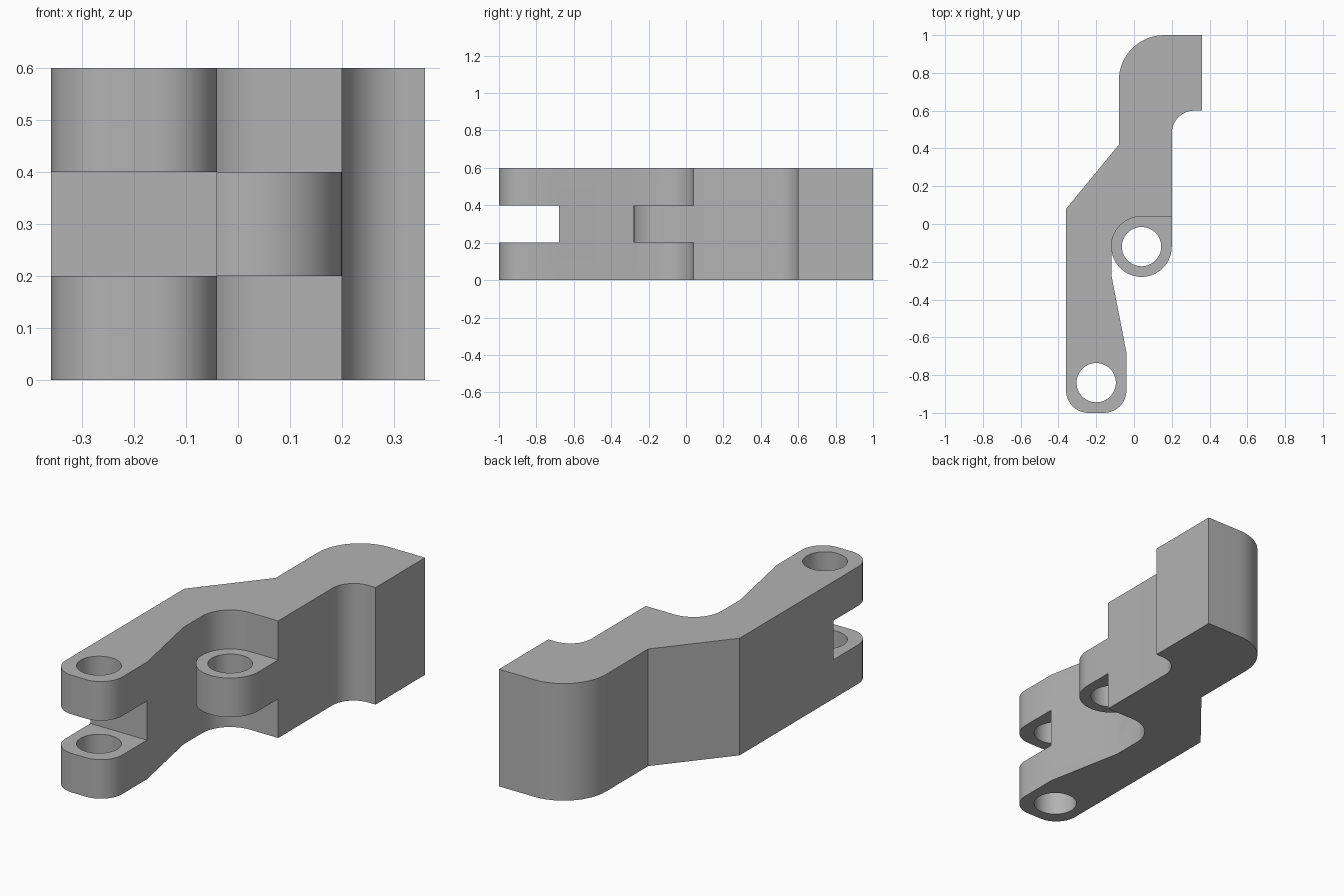
import bpy
import bmesh
from math import sin, cos, radians

if "Cube" in bpy.data.objects:
    bpy.data.objects.remove(bpy.data.objects["Cube"], do_unlink=True)

HEIGHT = 0.6
LUG = (0.04, -0.12)      # centre of the side lug
FORK = (-0.2, -0.84)     # centre of the fork holes
LUG_R, HOLE_R = 0.16, 0.104


def arc(centre, r, start, end, steps=16):
    """Points along an arc, angles in degrees."""
    angles = [radians(start + (end - start) * i / steps) for i in range(steps + 1)]
    return [(centre[0] + r * cos(a), centre[1] + r * sin(a)) for a in angles]


def prism(name, outline, z0, z1):
    """Extrude a closed outline between two heights."""
    bm = bmesh.new()
    face = bm.faces.new([bm.verts.new((x, y, z0)) for x, y in outline])
    grown = bmesh.ops.extrude_face_region(bm, geom=[face])["geom"]
    top = [v for v in grown if isinstance(v, bmesh.types.BMVert)]
    bmesh.ops.translate(bm, verts=top, vec=(0, 0, z1 - z0))
    bmesh.ops.recalc_face_normals(bm, faces=bm.faces)
    mesh = bpy.data.meshes.new(name)
    bm.to_mesh(mesh)
    bm.free()
    obj = bpy.data.objects.new(name, mesh)
    bpy.context.collection.objects.link(obj)
    return obj


def cut(target, cutter):
    """Subtract the cutter and remove it."""
    mod = target.modifiers.new("cut", "BOOLEAN")
    mod.operation, mod.solver, mod.object = "DIFFERENCE", "EXACT", cutter
    bpy.context.view_layer.objects.active = target
    bpy.ops.object.modifier_apply(modifier=mod.name)
    bpy.data.objects.remove(cutter, do_unlink=True)


# Full silhouette, counter-clockwise from the back corner
outline = [(0.36, 1.0)]
outline += arc((0.16, 0.76), 0.24, 90, 180)                   # rounded back end
outline += [(-0.08, 0.42), (-0.36, 0.08)]                     # sloped shoulder
outline += arc((-0.24, -0.88), 0.12, 180, 270)                # fork tip
outline += arc((-0.16, -0.88), 0.12, 270, 360)
outline += [(-0.04, -0.68), (-0.12, -0.27)]                   # tapered arm
outline += arc(LUG, LUG_R, 180, 360, 32)                      # round lug
outline += arc((0.32, 0.48), 0.12, 180, 90)                   # inner fillet
outline += [(0.36, 0.6)]
body = prism("lever_body", outline, 0, HEIGHT)

# Open the fork at the front end
cut(body, prism("fork_slot", [(-0.5, -1.1), (0.1, -1.1), (0.1, -0.68), (-0.5, -0.68)], 0.2, 0.4))

# Clear the space above and below the lug
notch = [(0.3, 0.04)] + arc(LUG, LUG_R, 90, 180) + [(-0.12, -0.27), (0.0, -0.4), (0.3, -0.4)]
for z0, z1 in ((-0.1, 0.2), (0.4, 0.7)):
    cut(body, prism("lug_notch", notch, z0, z1))

# Pin holes
for centre in (LUG, FORK):
    cut(body, prism("pin_hole", arc(centre, HOLE_R, 0, 360, 48)[:-1], -0.1, 0.7))

# Grey metal finish
grey = bpy.data.materials.new("grey")
grey.use_nodes = True
colour = (0.45, 0.45, 0.45, 1)
grey.diffuse_color = colour
grey.node_tree.nodes["Principled BSDF"].inputs["Base Color"].default_value = colour
body.data.materials.clear()
body.data.materials.append(grey)

bpy.ops.object.select_all(action="DESELECT")
body.select_set(True)
bpy.context.view_layer.objects.active = body
bpy.ops.object.shade_smooth_by_angle()
